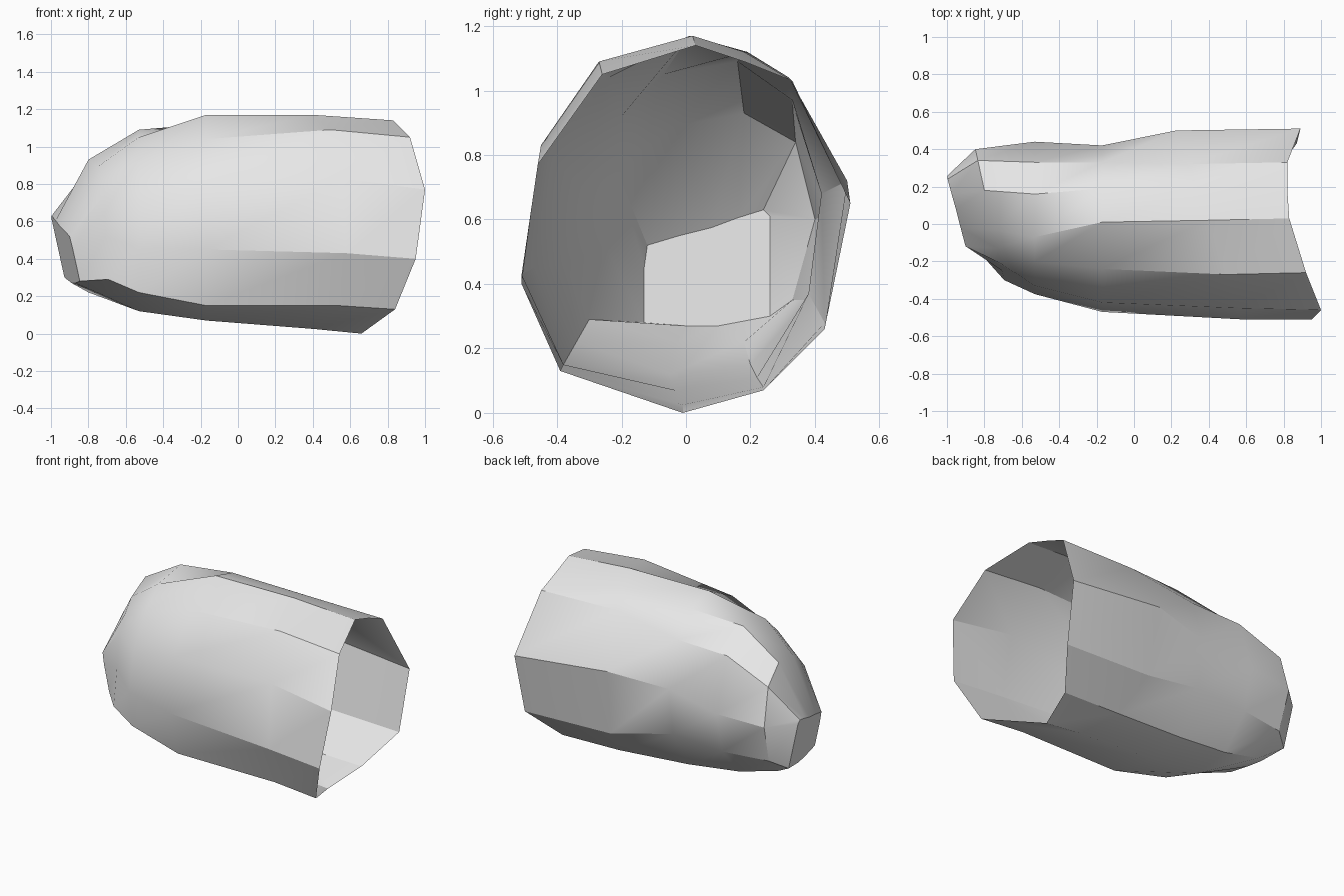
import bpy
import bmesh
import math
from mathutils import Vector

cube = bpy.data.objects.get("Cube")
if cube:
    bpy.data.objects.remove(cube, do_unlink=True)


def make_material(name, color):
    material = bpy.data.materials.new(name)
    material.use_nodes = True
    material.diffuse_color = color
    material.node_tree.nodes["Principled BSDF"].inputs["Base Color"].default_value = color
    return material


def section(profile, base, lean_y=0.0, lean_z=0.0):
    """Place a (y, z) profile on a plane that leans along x."""
    return [Vector((base + lean_y * y + lean_z * z, y, z)) for y, z in profile]


# Profiles run from the top ridge, down the front, under, and up the back
rim_profile = [(.03, 1.14), (-.26, 1.05), (-.46, .77), (-.51, .4), (-.39, .13), (-.01, 0),
               (.24, .07), (.43, .26), (.51, .65), (.33, 1.03), (.18, 1.09)]
rim_x = [.83, .92, 1, .95, .84, .66, .73, .87, .89, .82, .82]
belly_profile = [(.02, 1.17), (-.27, 1.09), (-.45, .83), (-.51, .43), (-.38, .15), (-.01, .025),
                 (.24, .08), (.43, .28), (.5, .72), (.32, 1.04), (.18, 1.12)]
waist_profile = [(.01, 1.17), (-.24, 1.04), (-.42, .8), (-.47, .45), (-.38, .15), (-.03, .07),
                 (.22, .11), (.38, .37), (.42, .68), (.33, .97), (.19, 1.12)]
shoulder_profile = [(-.07, 1.05), (-.2, .92), (-.33, .7), (-.375, .46), (-.34, .22), (-.05, .12),
                    (.2, .15), (.38, .35), (.44, .62), (.33, .96), (.16, 1.09)]
nose_profile = [(-.03, .89), (-.13, .82), (-.21, .74), (-.25, .52), (-.3, .29), (-.03, .22),
                (.18, .22), (.33, .35), (.4, .6), (.34, .84), (.18, .93)]
cap_profile = [(.08, .575), (-.02, .55), (-.12, .52), (-.13, .45), (-.13, .28), (0, .27),
               (.1, .27), (.26, .3), (.26, .61), (.24, .63), (.16, .605)]

# Rings from the open end to the closed end
rings = [
    [Vector((x, y, z)) for x, (y, z) in zip(rim_x, rim_profile)],
    section(belly_profile, .4, lean_y=-.35),
    section(waist_profile, -.17),
    section(shoulder_profile, -.53),
    section(nose_profile, -.76, lean_y=-.22),
    section(cap_profile, -.81, lean_y=-.2, lean_z=-.22),
]

# Skin the rings into one open shell and close the far end
bm = bmesh.new()
loops = [[bm.verts.new(point) for point in ring] for ring in rings]
for near, far in zip(loops, loops[1:]):
    for i in range(len(near)):
        j = (i + 1) % len(near)
        bm.faces.new((near[i], near[j], far[j], far[i]))
bm.faces.new(loops[-1])
bmesh.ops.recalc_face_normals(bm, faces=bm.faces)

# Point the shell outward
outward = sum(f.normal.dot(f.calc_center_median() - Vector((0, 0, .58))) * f.calc_area()
              for f in bm.faces)
if outward < 0:
    bmesh.ops.reverse_faces(bm, faces=bm.faces)

mesh = bpy.data.meshes.new("hollow_shell")
bm.to_mesh(mesh)
bm.free()
mesh.materials.append(make_material("light_grey", (.8, .8, .8, 1)))
shell = bpy.data.objects.new("hollow_shell", mesh)
bpy.context.collection.objects.link(shell)

# Smooth the facets but keep the main ridges sharp
bpy.ops.object.select_all(action="DESELECT")
shell.select_set(True)
bpy.context.view_layer.objects.active = shell
bpy.ops.object.shade_smooth_by_angle(angle=math.radians(28))
